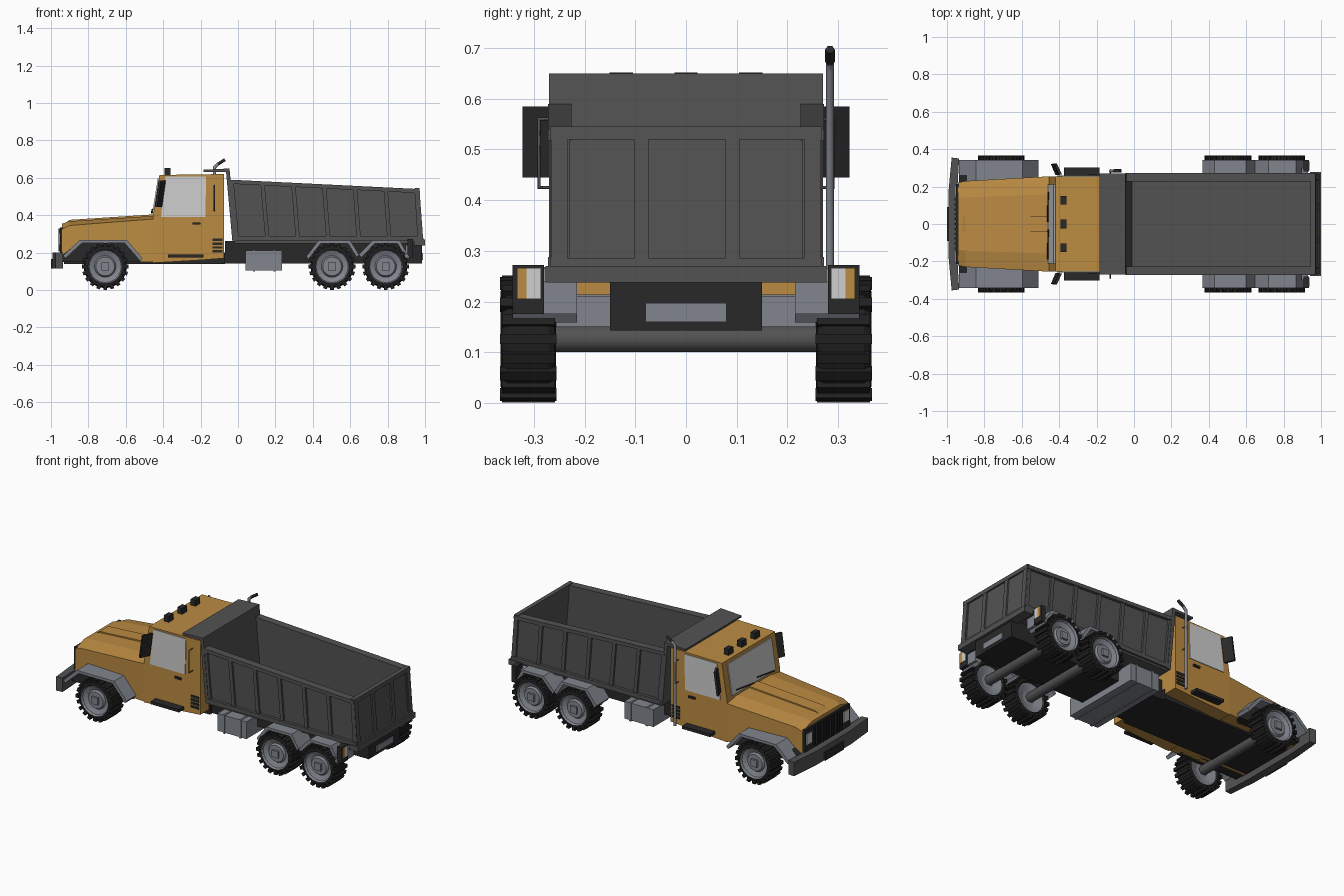
import bpy, bmesh, math
from mathutils import Matrix, Vector

cube = bpy.data.objects.get("Cube")
if cube:
    bpy.data.objects.remove(cube, do_unlink=True)


def material(name, r, g, b):
    m = bpy.data.materials.new(name)
    m.use_nodes = True
    m.diffuse_color = (r, g, b, 1)
    m.node_tree.nodes["Principled BSDF"].inputs["Base Color"].default_value = (r, g, b, 1)
    return m


ORANGE = material("ochre_paint", .50, .26, .055)
GREY = material("dark_grey_metal", .085, .085, .085)
BLACK = material("black_plastic", .022, .022, .022)
STEEL = material("steel", .22, .235, .27)
GLASS = material("pale_glass", .62, .62, .62)
RUBBER = material("rubber", .014, .014, .014)
SIDES = ((1, "far"), (-1, "near"))


def finish(name, bm, *mats):
    bmesh.ops.recalc_face_normals(bm, faces=bm.faces)
    mesh = bpy.data.meshes.new(name)
    bm.to_mesh(mesh)
    bm.free()
    for m in mats:
        mesh.materials.append(m)
    ob = bpy.data.objects.new(name, mesh)
    bpy.context.collection.objects.link(ob)
    return ob


def loft(name, rings, mat):
    bm = bmesh.new()
    loops = [[bm.verts.new(p) for p in ring] for ring in rings]
    n = len(loops[0])
    for a, b in zip(loops, loops[1:]):
        for i in range(n):
            bm.faces.new((a[i], a[(i + 1) % n], b[(i + 1) % n], b[i]))
    bm.faces.new(loops[0])
    bm.faces.new(loops[-1])
    return finish(name, bm, mat)


def prism(name, profile, y0, y1, mat):
    """Side profile in x, z extruded across y."""
    return loft(name, [[(x, y, z) for x, z in profile] for y in (y0, y1)], mat)


def box(name, x0, x1, y0, y1, z0, z1, mat):
    return prism(name, [(x0, z0), (x1, z0), (x1, z1), (x0, z1)], y0, y1, mat)


def tube(name, path, r, mat, sides=8):
    curve = bpy.data.curves.new(name, 'CURVE')
    curve.dimensions = '3D'
    curve.bevel_depth = r
    curve.bevel_resolution = max(0, sides // 4 - 1)
    curve.use_fill_caps = True
    spline = curve.splines.new('POLY')
    spline.points.add(len(path) - 1)
    for p, co in zip(spline.points, path):
        p.co = (*co, 1)
    curve.materials.append(mat)
    ob = bpy.data.objects.new(name, curve)
    bpy.context.collection.objects.link(ob)


def lerp(a, b, t):
    return a + (b - a) * t


# Wheel: lathed tyre and hub, tread blocks and a square centre cap
def wheel_mesh(seg=20):
    bm = bmesh.new()
    profile = [(.04, -.03), (.086, -.045), (.094, -.055), (.108, -.052), (.116, -.04),
               (.116, .04), (.108, .052), (.092, .055), (.086, .042), (.058, .03), (.05, .042)]
    rings = []
    for r, y in profile:
        rings.append([bm.verts.new((r * math.cos(a), y, r * math.sin(a)))
                      for a in (i * math.tau / seg for i in range(seg))])
    for k, (a, b) in enumerate(zip(rings, rings[1:])):
        for i in range(seg):
            f = bm.faces.new((a[i], a[(i + 1) % seg], b[(i + 1) % seg], b[i]))
            f.material_index = 0 if 1 <= k <= 6 else 1
    for ring in (rings[0], rings[-1]):
        bm.faces.new(ring).material_index = 1
    for i in range(seg):
        m = (Matrix.Rotation(math.tau * i / seg, 4, 'Y') @ Matrix.Translation((.115, 0, 0))
             @ Matrix.Diagonal((.020, .105 if i % 2 else .112, .020, 1)))
        bmesh.ops.create_cube(bm, size=1, matrix=m)
    cap = bmesh.ops.create_cube(bm, size=1, matrix=Matrix.Translation((0, .045, 0))
                                @ Matrix.Diagonal((.042, .018, .042, 1)))
    for f in {f for v in cap["verts"] for f in v.link_faces}:
        f.material_index = 1
    return finish("wheel", bm, RUBBER, STEEL)


AXLES = (("front", -.71), ("middle", .503), ("rear", .79))
first = wheel_mesh()
for label, x in AXLES:
    for s, side in SIDES:
        w = bpy.data.objects.new(f"{label}_wheel_{side}", first.data)
        bpy.context.collection.objects.link(w)
        w.location = (x, s * .311, .126)
        w.rotation_euler.z = 0 if s > 0 else math.pi
    tube(f"{label}_axle", [(x, -.27, .126), (x, .27, .126)], .029, GREY)
bpy.data.objects.remove(first)

# Chassis and fuel tank
box("chassis", -.07, .985, -.15, .15, .143, .262, BLACK)
box("front_chassis", -.93, -.07, -.17, .17, .14, .2, BLACK)
box("rear_plate", .985, .99, -.08, .08, .16, .197, STEEL)
box("fuel_tank", .04, .235, -.255, .255, .105, .21, STEEL)
for x in (.085, .195):
    box("tank_strap", x - .006, x + .006, -.259, .259, .10, .214, STEEL)

# Cab
prism("cab", [(-.455, .145), (-.455, .395), (-.42, .615), (-.075, .62), (-.075, .17), (-.2, .16)],
      -.255, .255, ORANGE)


def screen_x(z):
    return -.455 + (z - .395) * .159


prism("windshield", [(screen_x(.41) - .006, .41), (screen_x(.41) + .002, .41),
                     (screen_x(.595) + .002, .595), (screen_x(.595) - .006, .595)], -.21, .21, GLASS)
for y in (-.11, .09):
    tube("wiper", [(-.462, y - .08, .412), (-.458, y + .08, .432)], .004, BLACK, 4)
for y in (-.128, 0, .128):
    box("roof_light", -.392, -.36, y - .023, y + .023, .612, .652, BLACK)


# Hood, lofted from nose to windshield
def hood_ring(x, hw, zs, zt):
    half = [(hw, .15), (hw, zs), (hw * .62, zt)]
    return [(x, y, z) for y, z in half] + [(x, -y, z) for y, z in reversed(half)]


loft("hood", [hood_ring(-.94, .222, .325, .355), hood_ring(-.90, .23, .345, .368),
              hood_ring(-.45, .255, .38, .396)], ORANGE)
prism("hood_ridge", [(-.935, .35), (-.9, .375), (-.455, .404), (-.455, .38)], -.042, .042, ORANGE)

# Grille and headlights
box("grille", -.952, -.935, -.215, .215, .2, .335, BLACK)
for i in range(11):
    y = lerp(-.13, .13, i / 10)
    box("grille_bar", -.96, -.95, y - .005, y + .005, .205, .33, BLACK)
for s, side in SIDES:
    ys = sorted((s * .15, s * .205))
    box("headlight_" + side, -.957, -.95, *ys, .24, .305, GLASS)

# Bumper with swept ends
outline = [(-.935, .35), (-.975, .355), (-.992, .17), (-.992, -.17), (-.975, -.355), (-.935, -.35),
           (-.945, -.17), (-.945, .17)]
loft("bumper", [[(x, y, z) for x, y in outline] for z in (.115, .2)], GREY)
box("bumper_plate", -1, -.99, -.09, .09, .115, .165, BLACK)

# Side parts of the cab and wings
front_arch = [(-.935, .185), (-.845, .268), (-.595, .268), (-.51, .17)]
rear_arches = [[(.365, .18), (.43, .265), (.60, .265), (.647, .19)],
               [(.647, .19), (.72, .265), (.865, .265), (.915, .175)]]


def fender(name, arch, s, y_in, y_out):
    inner = [(x + (.012 if i < 2 else -.012), z - .016) for i, (x, z) in enumerate(arch)]
    prism(name, arch + inner[::-1], s * y_in, s * y_out, STEEL)


for s, side in SIDES:
    def plate(name, profile, y0, y1, mat):
        return prism(f"{name}_{side}", profile, s * y0, s * y1, mat)

    def slab(name, x0, x1, y0, y1, z0, z1, mat):
        return plate(name, [(x0, z0), (x1, z0), (x1, z1), (x0, z1)], y0, y1, mat)

    fender("front_fender_" + side, front_arch, s, .22, .342)
    for arch in rear_arches:
        fender("rear_fender_" + side, arch, s, .215, .342)
    plate("wheelhouse", [(-.935, .15), (-.935, .19), (-.845, .262), (-.595, .262), (-.52, .17),
                         (-.52, .15)], .2, .262, BLACK)
    plate("side_window", [(-.412, .39), (-.388, .607), (-.17, .607), (-.175, .39)], .25, .259, GLASS)
    slab("door_handle", -.243, -.2, .25, .265, .35, .362, BLACK)
    slab("step", -.375, -.185, .25, .303, .173, .19, BLACK)
    for i in range(4):
        slab("vent_slat", -.137, -.083, .25, .26, .2 + i * .021, .213 + i * .021, BLACK)
    # Mirror, angled outward
    loft("mirror_" + side, [[(x + dx, s * y, z) for x, y in ((-.412, .262), (-.436, .319),
                             (-.424, .323), (-.398, .266))]
                            for z, dx in ((.445, -.008), (.585, .012))], BLACK)
    tube("grab_rail_" + side, [(-.127, s * .25, .56), (-.127, s * .29, .56), (-.127, s * .29, .425),
                               (-.127, s * .25, .425)], .004, GREY, 4)
    # Tail light cluster
    slab("tail_light_housing", .905, .935, .28, .342, .175, .272, BLACK)
    slab("tail_bracket", .895, .93, .215, .3, .175, .24, STEEL)
    slab("tail_lens_white", .93, .939, .286, .315, .205, .266, GLASS)
    slab("tail_lens_amber", .93, .939, .315, .333, .205, .266, ORANGE)

# Exhaust stack
tube("exhaust", [(-.125, .284, .17), (-.125, .284, .655), (-.105, .284, .675)], .009, STEEL)
tube("exhaust_tip", [(-.107, .284, .673), (-.07, .284, .697)], .0095, BLACK)

# Dump bed walls, floor and canopy
box("bed_floor", -.02, .975, -.26, .26, .25, .275, GREY)
prism("bed_front_wall", [(-.065, .645), (-.045, .645), (-.01, .26), (-.03, .26)], -.27, .27, GREY)
prism("cab_canopy", [(-.185, .632), (-.185, .643), (-.045, .65), (-.045, .632)], -.27, .27, GREY)
for s, side in SIDES:
    y0, y1, y2, y3 = (s * v for v in (.23, .255, .267, .272))
    prism("bed_wall_" + side, [(-.045, .59), (.965, .54), (.985, .26), (-.015, .26)], y0, y1, GREY)
    prism("bed_top_rail_" + side, [(-.045, .59), (.966, .54), (.968, .518), (-.043, .568)],
          s * .226, y3, GREY)
    prism("bed_bottom_rail_" + side, [(-.015, .262), (.985, .262), (.983, .288), (-.018, .288)],
          y1, y3, GREY)
    for i in range(7):
        t = i / 6
        xt, xb, zt = lerp(-.034, .955, t), lerp(-.005, .972, t), lerp(.58, .53, t)
        prism("bed_rib_" + side, [(xt - .011, zt), (xt + .011, zt), (xb + .011, .265),
                                  (xb - .011, .265)], y1, y2, GREY)


# Tailgate with raised frame around three panels
def gate_bar(name, z0, z1, y0, y1, inner, outer):
    xs = [lerp(.985, .965, (z - .27) / .27) for z in (z0, z1)]
    prism(name, [(xs[0] - inner, z0), (xs[0] + outer, z0), (xs[1] + outer, z1), (xs[1] - inner, z1)],
          y0, y1, GREY)


gate_bar("tailgate", .26, .545, -.265, .265, .02, -.004)
for z0, z1 in ((.26, .286), (.52, .545)):
    gate_bar("tailgate_rail", z0, z1, -.268, .268, .01, .006)
for y, w in ((-.25, .016), (-.088, .014), (.092, .014), (.25, .016)):
    gate_bar("tailgate_post", .28, .53, y - w, y + w, .01, .005)
box("rear_sill", .94, 1, -.277, .277, .238, .27, GREY)
